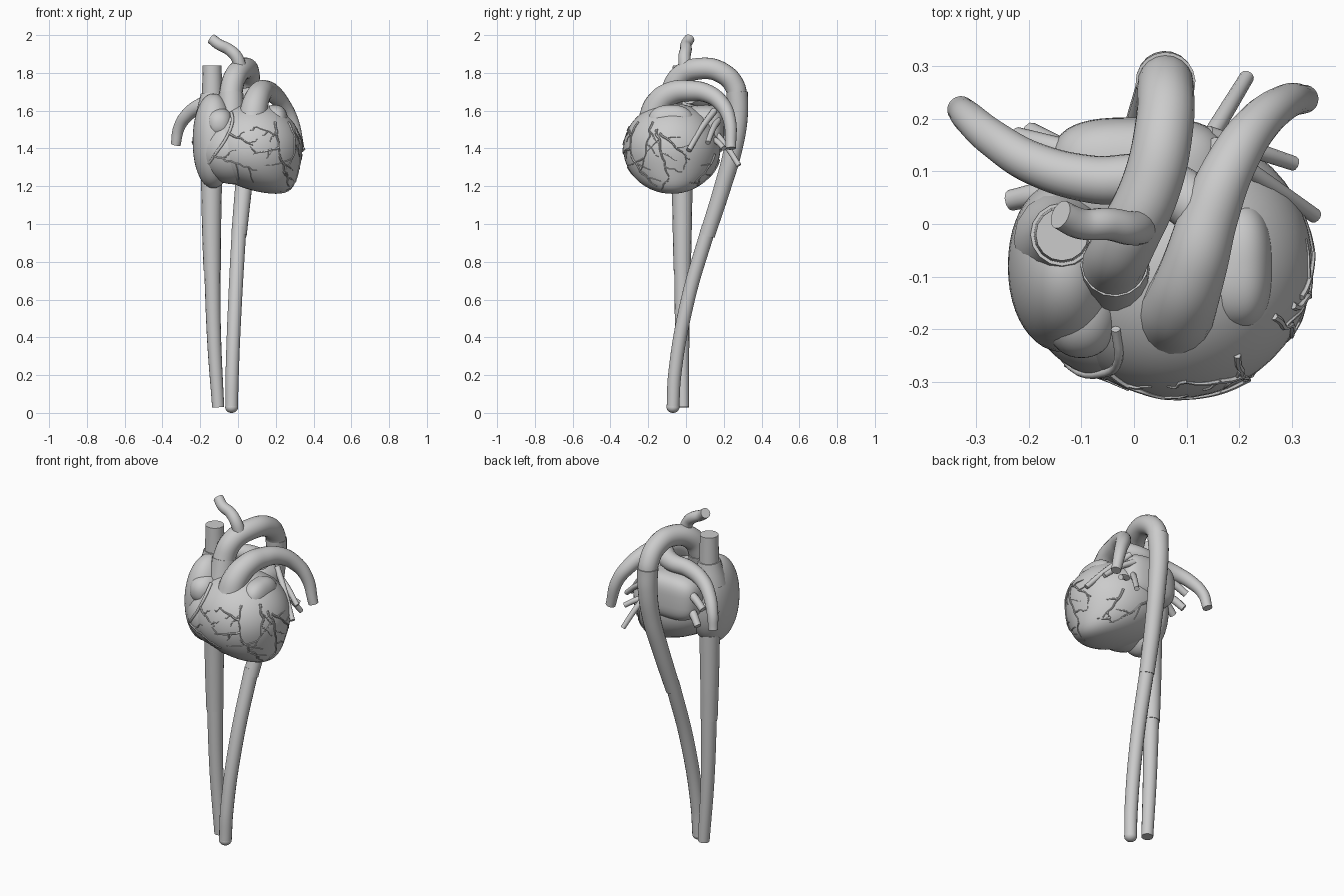
import bpy, bmesh, math, random
from mathutils import Vector

cube = bpy.data.objects.get("Cube")
if cube:
    bpy.data.objects.remove(cube, do_unlink=True)
random.seed(4)

shade = (.6, .6, .6, 1)
grey = bpy.data.materials.new("plain grey")
grey.use_nodes = True
grey.diffuse_color = shade
grey.node_tree.nodes["Principled BSDF"].inputs["Base Color"].default_value = shade


def add_object(name, data):
    data.materials.append(grey)
    ob = bpy.data.objects.new(name, data)
    bpy.context.collection.objects.link(ob)
    bpy.ops.object.select_all(action="DESELECT")
    ob.select_set(True)
    bpy.context.view_layer.objects.active = ob
    return ob


def tube(name, points, start_radius, end_radius, roundness=6):
    """Smooth capped tube through the points, tapering evenly from start to end."""
    curve = bpy.data.curves.new(name, "CURVE")
    curve.dimensions = "3D"
    curve.bevel_depth = 1
    curve.bevel_resolution = roundness
    curve.resolution_u = roundness + 2
    curve.use_fill_caps = True
    knots = curve.splines.new("BEZIER").bezier_points
    knots.add(len(points) - 1)
    for i, (knot, point) in enumerate(zip(knots, points)):
        knot.co = point
        knot.radius = start_radius + (end_radius - start_radius) * i / (len(points) - 1)
        knot.handle_left_type = knot.handle_right_type = "AUTO"
    add_object(name, curve)
    bpy.ops.object.convert(target="MESH")
    bpy.ops.object.shade_smooth_by_angle(angle=math.radians(50))


def lump(name, centre, size, apex_shift=0, power=1):
    """Soft chamber: an ellipsoid, made boxier by power, whose lower tip may shift sideways."""
    bm = bmesh.new()
    bmesh.ops.create_uvsphere(bm, u_segments=48, v_segments=28, radius=1)
    for v in bm.verts:
        shift = apex_shift * max(0, -v.co.z) ** 3
        soft = [math.copysign(abs(c) ** power, c) for c in v.co]
        v.co = [m + s * c for m, s, c in zip(centre, size, soft)]
        v.co.x += shift
    mesh = bpy.data.meshes.new(name)
    bm.to_mesh(mesh)
    bm.free()
    ob = add_object(name, mesh)
    bpy.ops.object.shade_smooth()
    return ob


# Heart chambers
ventricles = lump("ventricles", (.08, -.075, 1.4), (.26, .257, .24), apex_shift=.12)
right_ventricle = lump("right_ventricle", (-.02, -.12, 1.39), (.19, .18, .18))
lump("right_atrium", (-.13, -.08, 1.44), (.11, .165, .25), power=.95)
lump("right_auricle", (-.1, -.15, 1.53), (.075, .105, .085), power=.9)
lump("left_auricle", (.195, -.08, 1.53), (.07, .122, .1), power=.8)
lump("left_atrium", (.01, .09, 1.5), (.17, .113, .13), power=.62)

# Great veins
tube("upper_vena_cava", [(-.137, -.02, 1.6), (-.137, -.02, 1.84)], .056, .05)
tube("upper_vena_cava_funnel", [(-.137, -.03, 1.56), (-.137, -.02, 1.69)], .092, .06)
tube("lower_vena_cava_sleeve", [(-.14, -.02, 1.26), (-.14, -.02, 1), (-.137, -.02, .755)], .056, .046)
tube("lower_vena_cava", [(-.137, -.02, .8), (-.127, -.02, .4), (-.105, -.015, .03)], .043, .032)

# Aorta
tube("aorta_root", [(-.035, -.11, 1.54), (-.037, -.075, 1.69)], .068, .065)
tube("aortic_arch", [(-.035, -.1, 1.55), (-.037, -.075, 1.69), (-.015, -.03, 1.78), (.035, .08, 1.823),
                     (.058, .19, 1.8), (.06, .26, 1.725), (.06, .27, 1.64)], .063, .052, 8)
tube("descending_aorta_sleeve", [(.06, .27, 1.7), (.058, .275, 1.58), (.05, .25, 1.4),
                                 (.03, .195, 1.2), (.005, .112, .94)], .057, .041, 8)
tube("descending_aorta", [(.006, .12, .98), (-.015, .01, .6), (-.031, -.06, .2), (-.034, -.069, .03)], .039, .034)
lump("descending_aorta_tip", (-.034, -.069, .03), (.034, .034, .03))
tube("neck_artery", [(.015, -.005, 1.82), (-.008, -.008, 1.885), (-.05, 0, 1.925),
                     (-.1, 0, 1.95), (-.14, .018, 1.98)], .034, .028)

# Pulmonary arteries
tube("pulmonary_trunk", [(.075, -.18, 1.54), (.09, -.15, 1.63), (.115, -.08, 1.69), (.145, .02, 1.705),
                         (.185, .115, 1.69), (.235, .19, 1.635), (.285, .23, 1.55), (.325, .238, 1.4)], .077, .027, 8)
tube("right_pulmonary_artery", [(.14, .02, 1.69), (.04, .08, 1.67), (-.08, .085, 1.66), (-.19, .115, 1.63),
                                (-.265, .16, 1.58), (-.312, .2, 1.51), (-.33, .218, 1.42)], .055, .026, 8)

# Pulmonary veins
veins = [("left_upper", (.15, .15, 1.6), (.345, .015, 1.39)), ("left_middle", (.14, .17, 1.55), (.305, .115, 1.43)),
         ("left_back", (.13, .14, 1.5), (.215, .28, 1.31)), ("left_lower", (.14, .13, 1.45), (.26, .2, 1.4)),
         ("right_upper", (-.1, .13, 1.55), (-.225, .165, 1.49)), ("right_lower", (-.1, .12, 1.46), (-.2, .175, 1.39)),
         ("right_front", (-.12, .07, 1.47), (-.235, .045, 1.42))]
for name, root, tip in veins:
    width = .014 if name.startswith("left") else .02
    middle = (Vector(root) + Vector(tip)) / 2 + Vector((0, 0, .012))
    tube(name + "_pulmonary_vein", [root, middle, tip], width * 1.25, width, 3)


# Coronary vessels laid on the ventricle surface
def coronary(name, start, end, look, radius, depth):
    """Walk from start to end across the surface seen along look, sprouting side twigs."""
    across = Vector((abs(look.y), abs(look.x), 0))
    start, end = Vector(start), Vector(end)
    run = end - start
    side = Vector((-run.y, run.x))
    steps = max(3, round(run.length * 40))
    points = []
    for i in range(steps + 1):
        spot = start + run * i / steps + side.normalized() * random.uniform(-1, 1) * .006
        origin = across * spot.x + Vector((0, 0, spot.y)) - look * 2
        casts = [ob.ray_cast(origin, look) for ob in (ventricles, right_ventricle)]
        hits = [(place - origin).length for hit, place, _, _ in casts if hit]
        if hits:
            points.append(origin + look * (min(hits) - radius * .3))
        if depth and i % 3 == 2:
            turn = random.choice((-1, 1)) * random.uniform(.3, .5)
            twig = spot + (run * .6 + side * turn * 2).normalized() * run.length * .35
            coronary(f"{name}_twig_{i}", spot, twig, look, radius * .65, depth - 1)
    if len(points) > 1:
        tube(name, points, radius, radius * .4, 1)


bpy.context.view_layer.update()
front, left, back = Vector((0, 1, 0)), Vector((-1, 0, 0)), Vector((0, -1, 0))
for name, start, end, look in [
        ("front_descending", (.2, 1.54), (.225, 1.36), front), ("front_apex", (.225, 1.36), (.27, 1.2), front),
        ("front_diagonal", (.22, 1.4), (.08, 1.37), front), ("front_upper", (.21, 1.47), (.1, 1.51), front),
        ("front_right", (-.05, 1.48), (.08, 1.42), front), ("front_marginal", (-.13, 1.36), (.1, 1.28), front),
        ("left_front", (-.18, 1.54), (-.24, 1.28), left), ("left_middle", (-.16, 1.5), (-.09, 1.23), left),
        ("left_back", (-.14, 1.48), (.02, 1.34), left),
        ("back_apex", (.05, 1.34), (.2, 1.2), back), ("back_left", (.2, 1.37), (.25, 1.22), back)]:
    coronary(name + "_coronary", start, end, look, .007, 1)

# Groove vessel around the front edge of the right auricle
tube("auricle_groove_vessel", [(-.035, -.2, 1.59), (-.03, -.26, 1.54), (-.06, -.285, 1.46),
                               (-.12, -.272, 1.37), (-.17, -.18, 1.29)], .009, .007, 2)
